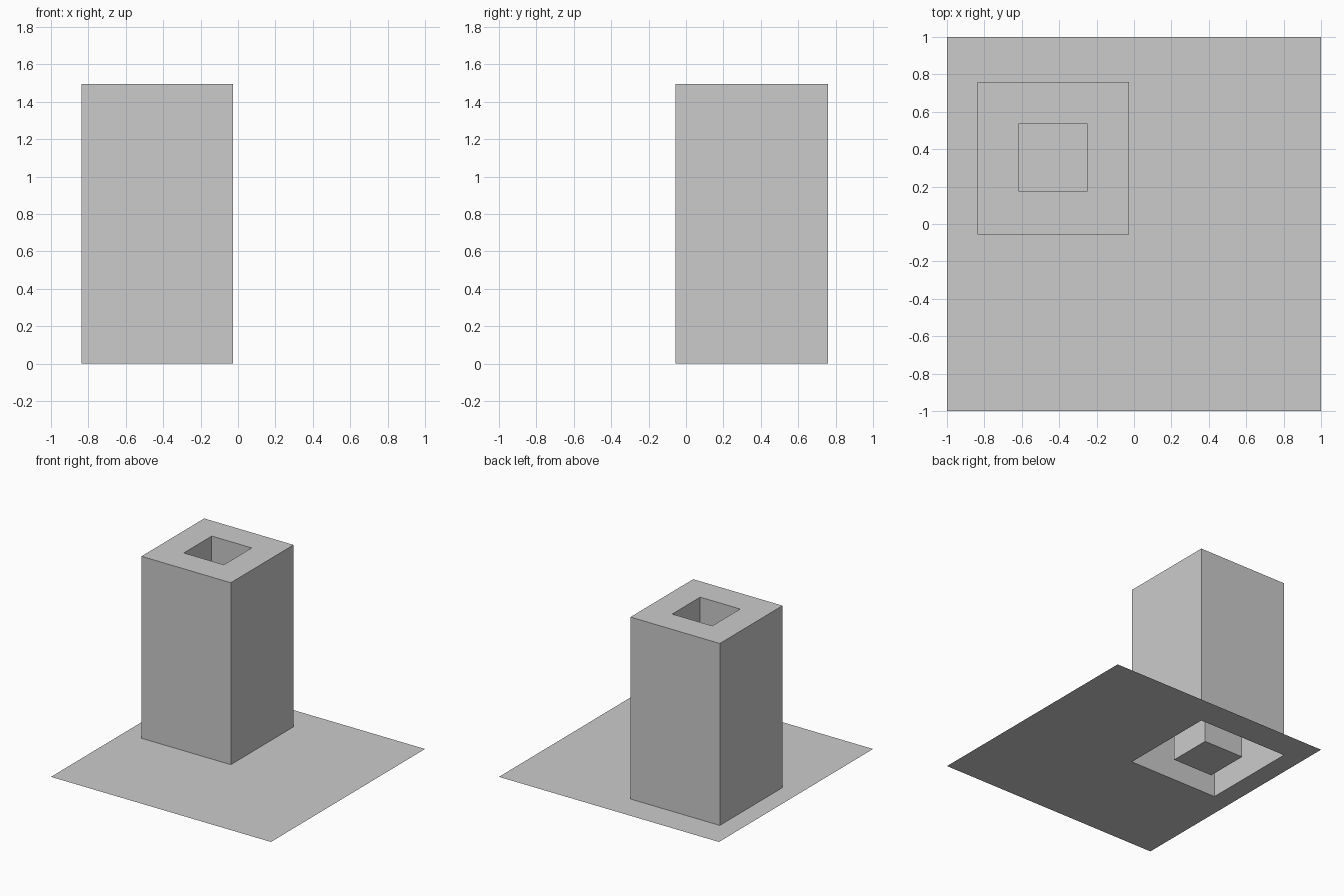
import bpy
import bmesh

cube = bpy.data.objects.get("Cube")
if cube:
    bpy.data.objects.remove(cube, do_unlink=True)

GREY = (0.6, 0.6, 0.6, 1.0)
grey = bpy.data.materials.new("plain_grey")
grey.use_nodes = True
grey.diffuse_color = GREY
grey.node_tree.nodes["Principled BSDF"].inputs["Base Color"].default_value = GREY

HEIGHT = 1.495
SITE = (-1, 1, -1, 1)                        # x min, x max, y min, y max
OUTER = (-0.838, -0.026, -0.056, 0.758)
COURT = (-0.614, -0.25, 0.173, 0.536)


def loop(bm, rect, z):
    """Corner vertices of a rectangle, counter-clockwise from above."""
    x0, x1, y0, y1 = rect
    return [bm.verts.new((x, y, z)) for x, y in ((x0, y0), (x1, y0), (x1, y1), (x0, y1))]


def bridge(bm, a, b):
    """Join two corner loops with four quads."""
    for i in range(4):
        j = (i + 1) % 4
        bm.faces.new((a[i], a[j], b[j], b[i]))


def finish(bm, name):
    mesh = bpy.data.meshes.new(name)
    bm.to_mesh(mesh)
    bm.free()
    mesh.materials.append(grey)
    bpy.context.scene.collection.objects.link(bpy.data.objects.new(name, mesh))


# Ground sheet, open beneath the tower
bm = bmesh.new()
bridge(bm, loop(bm, SITE, 0), loop(bm, OUTER, 0))
finish(bm, "ground")

# Courtyard floor at ground level
bm = bmesh.new()
bm.faces.new(loop(bm, COURT, 0))
finish(bm, "courtyard_floor")

# Tower: outer walls, flat roof ring, courtyard walls, open underneath
bm = bmesh.new()
rings = [loop(bm, OUTER, 0), loop(bm, OUTER, HEIGHT),
         loop(bm, COURT, HEIGHT), loop(bm, COURT, 0)]
for lower, upper in zip(rings, rings[1:]):
    bridge(bm, lower, upper)
finish(bm, "tower")
